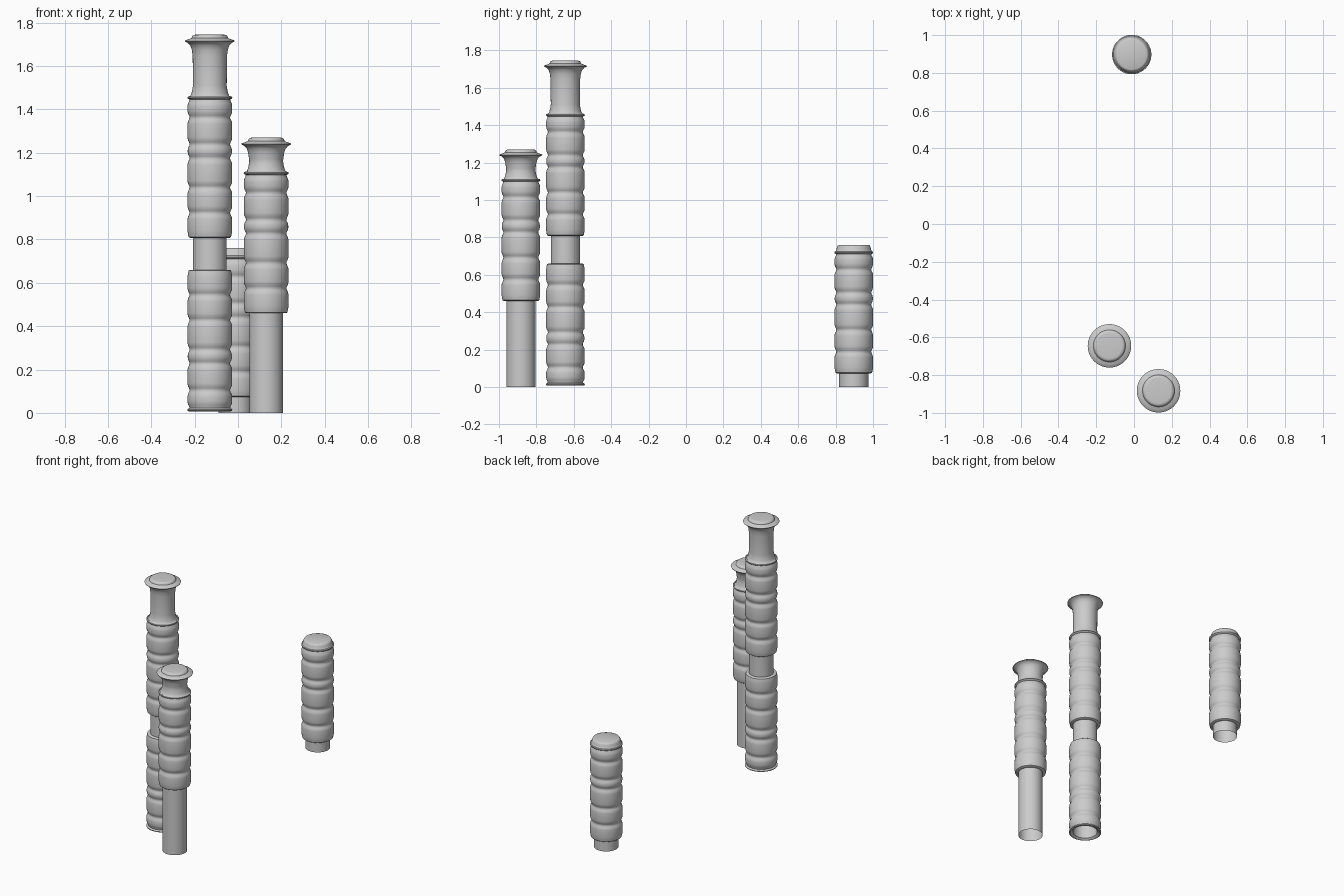
import bpy, bmesh, math

if "Cube" in bpy.data.objects:
    bpy.data.objects.remove(bpy.data.objects["Cube"])

SEG = 64
CORE_R = 0.078


def lathe(name, profile, x, y, z=0.0):
    """Revolve (radius, height) points about a vertical axis."""
    bm = bmesh.new()
    rings = []
    for r, h in profile:
        if r == 0:
            rings.append([bm.verts.new((0, 0, h))])
        else:
            rings.append([bm.verts.new((r * math.cos(2 * math.pi * i / SEG),
                                        r * math.sin(2 * math.pi * i / SEG), h))
                          for i in range(SEG)])
    for a, b in zip(rings, rings[1:]):
        for i in range(SEG):
            j = (i + 1) % SEG
            if len(b) == 1:
                bm.faces.new((a[i], a[j], b[0]))
            else:
                bm.faces.new((a[i], a[j], b[j], b[i]))
    bmesh.ops.recalc_face_normals(bm, faces=bm.faces)
    me = bpy.data.meshes.new(name)
    bm.to_mesh(me)
    bm.free()
    ob = bpy.data.objects.new(name, me)
    ob.location = (x, y, z)
    bpy.context.collection.objects.link(ob)
    bpy.ops.object.select_all(action='DESELECT')
    ob.select_set(True)
    bpy.context.view_layer.objects.active = ob
    bpy.ops.object.shade_smooth_by_angle(angle=math.radians(40))
    return ob


def sleeve_profile():
    """Stack of rounded bands with one narrow band and a thin end ring."""
    pts = [(CORE_R, 0), (0.092, 0), (0.098, 0.004)]
    bands = [(0.0, 0.115, 0.103), (0.115, 0.232, 0.103), (0.232, 0.367, 0.103),
             (0.367, 0.432, 0.102), (0.432, 0.555, 0.103), (0.555, 0.638, 0.103)]
    for k, (a, b, r) in enumerate(bands):
        e = min(0.026, (b - a) * 0.36)
        if k:
            pts.append((0.093, a))
            pts.append((r - 0.007, a + e * 0.35))
        pts += [(r - 0.002, a + e * 0.7), (r, a + e * 1.2),
                (r, b - e * 1.2), (r - 0.002, b - e * 0.7), (r - 0.007, b - e * 0.35)]
    pts += [(0.094, 0.638), (0.101, 0.641), (0.104, 0.645), (0.103, 0.650),
            (0.096, 0.653), (CORE_R, 0.640)]
    return pts


SLEEVE = sleeve_profile()
SLEEVE_H = 0.655


def sleeve(name, x, y, z, flip=False):
    prof = [(r, SLEEVE_H - h) for r, h in SLEEVE][::-1] if flip else SLEEVE
    return lathe(name, prof, x, y, z)


def flared_head(name, x, y, z0, z1):
    """Waisted neck with a thin flared lip and low lid."""
    t = z1
    prof = [(0.098, z0), (0.090, z0 + 0.007), (0.085, z0 + 0.018),
            (0.080, z0 + 0.04), (0.078, z0 + 0.055),
            (0.079, t - 0.10), (0.083, t - 0.07), (0.090, t - 0.05),
            (0.101, t - 0.038), (0.114, t - 0.032), (0.115, t - 0.029),
            (0.113, t - 0.026), (0.097, t - 0.021), (0.085, t - 0.016),
            (0.081, t - 0.006), (0.074, t - 0.001), (0.066, t), (0, t)]
    return lathe(name, prof, x, y)


def core(name, x, y, z0, z1):
    return lathe(name, [(CORE_R, z0), (CORE_R, z1)], x, y)


# Tall column: two sleeves on a core, flared head
tx, ty = -0.13, -0.645
core("tall_core", tx, ty, 0.015, 1.47)
sleeve("tall_lower_sleeve", tx, ty, 0.005, flip=True)
sleeve("tall_upper_sleeve", tx, ty, 0.808)
flared_head("tall_head", tx, ty, 1.455, 1.745)

# Middle column: one sleeve on a long bare core, flared head
mx, my = 0.13, -0.883
core("middle_core", mx, my, 0.0, 1.12)
sleeve("middle_sleeve", mx, my, 0.46)
flared_head("middle_head", mx, my, 1.107, 1.27)

# Short column: one sleeve with a plain lid
sx, sy = -0.012, 0.897
core("short_core", sx, sy, 0.0, 0.725)
sleeve("short_sleeve", sx, sy, 0.073)
lathe("short_lid", [(0.100, 0.722), (0.096, 0.728), (0.092, 0.737), (0.090, 0.748),
                    (0.085, 0.757), (0.078, 0.760), (0, 0.760)], sx, sy)
